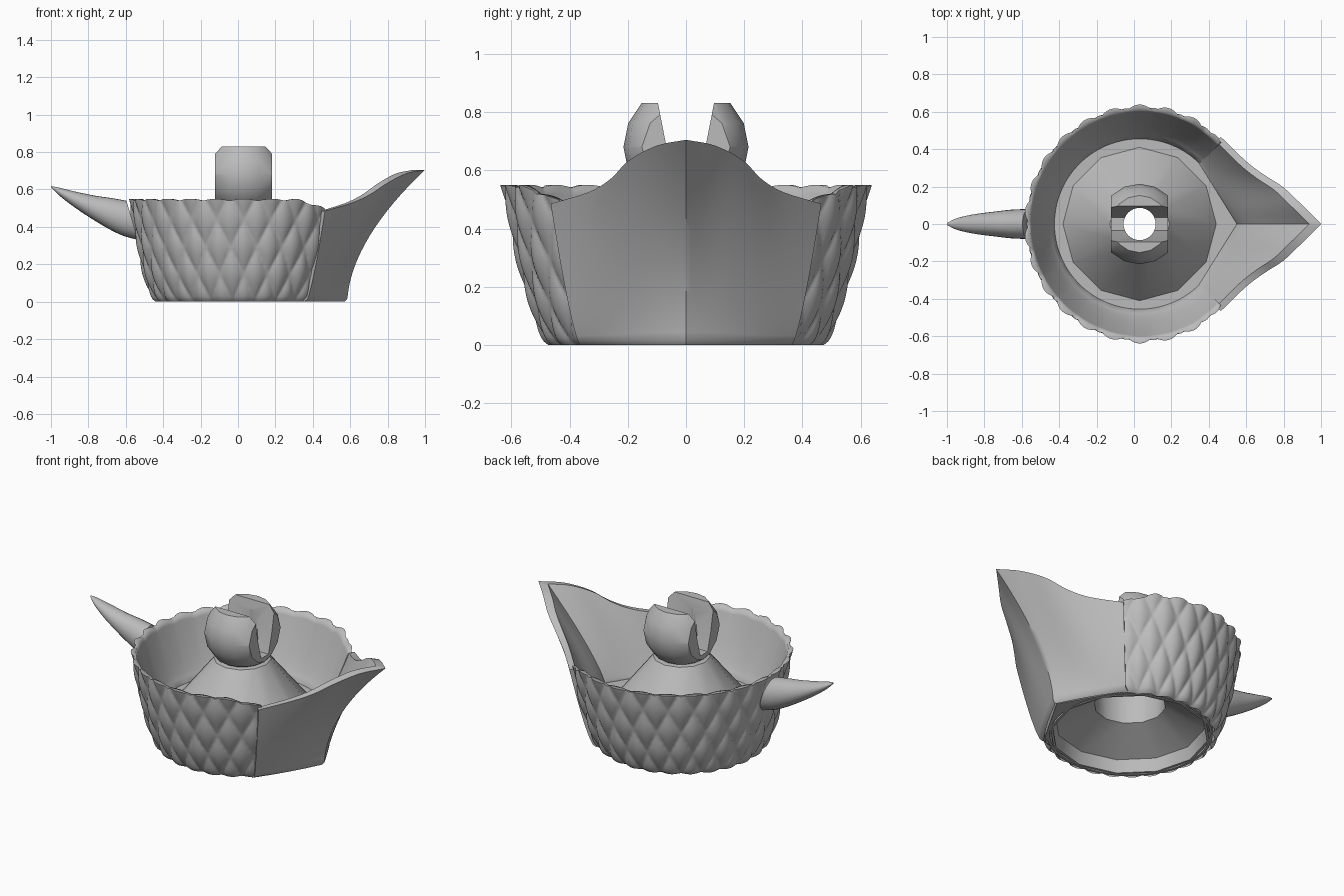
import bpy, bmesh, math
from math import sin, cos, pi, radians
from mathutils import Vector

cube = bpy.data.objects.get("Cube")
if cube:
    bpy.data.objects.remove(cube)

grey = bpy.data.materials.new("plain grey")
grey.use_nodes = True
COLOR = (0.5, 0.5, 0.5, 1)
grey.diffuse_color = COLOR
grey.node_tree.nodes["Principled BSDF"].inputs["Base Color"].default_value = COLOR

CX = 0.03              # bowl axis
FLOOR = 0.2            # height of the bowl floor
SPOUT = radians(46)    # half angle taken by the spout


def smooth_path(points, steps):
    """Catmull-Rom curve through the points."""
    p = [Vector(q) for q in points]
    p = [2 * p[0] - p[1]] + p + [2 * p[-1] - p[-2]]
    out = []
    for i in range(1, len(p) - 2):
        a, b, c, d = p[i - 1:i + 3]
        for k in range(steps):
            t = k / steps
            out.append(0.5 * (2 * b + (c - a) * t + (2 * a - 5 * b + 4 * c - d) * t * t
                              + (3 * b - a - 3 * c + d) * t ** 3))
    return out + [p[-2]]


def finish(ob, angle):
    ob.data.materials.clear()
    ob.data.materials.append(grey)
    bpy.ops.object.select_all(action='DESELECT')
    ob.select_set(True)
    bpy.context.view_layer.objects.active = ob
    bpy.ops.object.shade_smooth_by_angle(angle=radians(angle))


def loft(name, rows, wrap_rows=False, wrap_cols=False, caps=False, angle=40):
    """Skin a grid of points; caps close the open column ends or row ends."""
    bm = bmesh.new()
    g = [[bm.verts.new(p) for p in row] for row in rows]
    n, m = len(g), len(g[0])
    for i in range(n if wrap_rows else n - 1):
        for j in range(m if wrap_cols else m - 1):
            i2, j2 = (i + 1) % n, (j + 1) % m
            bm.faces.new((g[i][j], g[i][j2], g[i2][j2], g[i2][j]))
    if caps and wrap_rows:
        bm.faces.new([r[0] for r in g])
        bm.faces.new([r[-1] for r in g])
    elif caps:
        bm.faces.new(g[0])
        bm.faces.new(g[-1])
    bmesh.ops.recalc_face_normals(bm, faces=bm.faces)
    me = bpy.data.meshes.new(name)
    bm.to_mesh(me)
    bm.free()
    ob = bpy.data.objects.new(name, me)
    bpy.context.collection.objects.link(ob)
    finish(ob, angle)
    return ob


def polar(r, a, z):
    return (CX + r * cos(a), r * sin(a), z)


# Bowl wall, thick at the floor and thin at the rim, with staggered diamond scales
def wall_radius(a, z):
    z = max(z, 0) / 0.55
    return 0.455 + 0.166 * z ** 0.62 - 0.022 * z * max(0, -cos(a))


def scaled_wall():
    count, tall, cols, levels = 26, 0.29, 312, 44
    start = SPOUT - radians(1)
    angles = [start + (2 * pi - 2 * start) * j / cols for j in range(cols + 1)]

    def rim(a):
        drop = max(0, 1 - (min(a, 2 * pi - a) - start) / radians(18))
        return 0.54 + 0.01 * abs(sin(count * a / 2)) - 0.05 * drop

    def outer(a, t):
        z = t * rim(a)
        u, v = count * a / (2 * pi) + z / tall, count * a / (2 * pi) - z / tall
        bump = 0.019 * abs(sin(pi * u) * sin(pi * v)) ** 0.65
        return polar(wall_radius(a, z) + bump, a, z)

    def inner(a, t):
        top = wall_radius(a, rim(a)) - 0.012
        return polar(0.455 + (top - 0.455) * t ** 0.75, a, FLOOR + (rim(a) - FLOOR) * t)

    rows = [[outer(a, i / levels) for a in angles] for i in range(levels + 1)]
    rows += [[inner(a, i / 12) for a in angles] for i in range(12, -1, -1)]
    loft("scaled_bowl_wall", rows, wrap_rows=True, caps=True, angle=75)


scaled_wall()

# Pouring spout: two flared sides meeting in a sharp keel
half_rim = smooth_path([(0.465, 0.465, 0.485), (0.6, 0.335, 0.525), (0.7, 0.26, 0.57),
                        (0.8, 0.195, 0.635), (0.9, 0.1, 0.685), (1.0, 0, 0.705)], 5)


def spout_point(j, t, inner):
    last = len(half_rim) - 1
    side = 1 if j <= last else -1
    k = j if j <= last else 2 * last - j
    s, top = k / last, half_rim[k].copy()
    if inner:
        bottom = Vector((0.346, 0.327, FLOOR)).lerp(Vector((0.55, 0, FLOOR)), s)
        top.x -= 0.025 + 0.038 * s
        top.y *= 0.95 - 0.05 * s
        w = t ** (0.75 + 0.5 * s)
    else:
        bottom = Vector((0.365, 0.365, 0)).lerp(Vector((0.585, 0, 0)), s)
        bottom += Vector((0.008, 0.005, 0)) * sin(pi * s)
        w = t ** (0.75 + 1.05 * s)
    point = bottom.lerp(top, w)
    if t == 0 and not inner:
        point.x -= 0.015
    return (point.x, side * point.y, bottom.z + (top.z - bottom.z) * t)


levels = [0, 0.025] + [i / 16 for i in range(1, 17)]
path = [(t, False) for t in levels] + [(t, True) for t in reversed(levels)]
loft("spout", [[spout_point(j, t, inside) for j in range(2 * len(half_rim) - 1)]
               for t, inside in path], wrap_rows=True, caps=True, angle=40)

# Floor ring, reaching out into the spout, with the round opening beneath
ring_angles = [2 * pi * j / 72 for j in range(72)]


def floor_radius(a):
    a = min(a, 2 * pi - a)
    return 0.46 / cos(a - radians(30)) if a < SPOUT else 0.46


loft("floor_ring", [[polar(floor_radius(a), a, 0.003) for a in ring_angles],
                    [polar(floor_radius(a), a, FLOOR) for a in ring_angles],
                    [polar(0.39, a, FLOOR) for a in ring_angles],
                    [polar(0.445, a, 0.003) for a in ring_angles]],
     wrap_rows=True, wrap_cols=True)

# Hollow twelve-sided cone with a bore
cone_profile = [(0.45, 0.004), (0.45, 0.15), (0.41, FLOOR), (0.16, 0.51), (0.09, 0.52),
                (0.09, 0.42), (0.2, 0.4), (0.2, 0.19), (0.42, 0.08), (0.435, 0.004)]
loft("hollow_cone", [[polar(r, 2 * pi * j / 12, z) for j in range(12)]
                     for r, z in cone_profile], wrap_rows=True, wrap_cols=True, angle=32)

# Slotted ball: a faceted sphere trimmed flat, slotted and drilled
BALL = Vector((CX, 0, 0.68))
bpy.ops.mesh.primitive_uv_sphere_add(segments=16, ring_count=8, radius=0.215, location=BALL)
ball = bpy.context.object
ball.name = "slotted_ball"


def cut(cutter, operation):
    cutter.hide_render = True
    mod = ball.modifiers.new(cutter.name, 'BOOLEAN')
    mod.operation, mod.object, mod.solver = operation, cutter, 'EXACT'
    bpy.context.view_layer.objects.active = ball
    bpy.ops.object.modifier_apply(modifier=mod.name)
    bpy.data.objects.remove(cutter)


bpy.ops.mesh.primitive_cube_add(size=1, location=(CX, 0, 0.631))
trim = bpy.context.object
trim.name, trim.scale = "trim_box", (0.304, 0.6, 0.4)
bpy.context.view_layer.update()
cut(trim, 'INTERSECT')

slot_side = [(0.1, 0.85), (0.065, 0.67), (0.035, 0.56)]
slot_outline = slot_side + [(-y, z) for y, z in reversed(slot_side)]
cut(loft("slot_cutter", [[(CX + dx, y, z) for y, z in slot_outline] for dx in (-0.3, 0.3)],
         wrap_cols=True, caps=True), 'DIFFERENCE')

bpy.ops.mesh.primitive_cylinder_add(vertices=32, radius=0.086, depth=1, location=BALL)
drill = bpy.context.object
drill.name = "hole_cutter"
cut(drill, 'DIFFERENCE')
finish(ball, 25)

# Curved horn handle: x, z, half height, half width along its length
horn = smooth_path([(-0.565, 0.435, 0.105, 0.08), (-0.65, 0.455, 0.1, 0.077),
                    (-0.74, 0.485, 0.082, 0.067), (-0.86, 0.537, 0.053, 0.051),
                    (-0.95, 0.583, 0.027, 0.03), (-0.997, 0.612, 0.006, 0.006)], 5)
rows = []
for x, z, tall, wide in horn:
    rows.append([(x - 0.3 * tall * sin(a), wide * cos(a), z + tall * sin(a))
                 for a in (2 * pi * j / 24 for j in range(24))])
loft("horn_handle", rows, wrap_cols=True, caps=True, angle=50)
